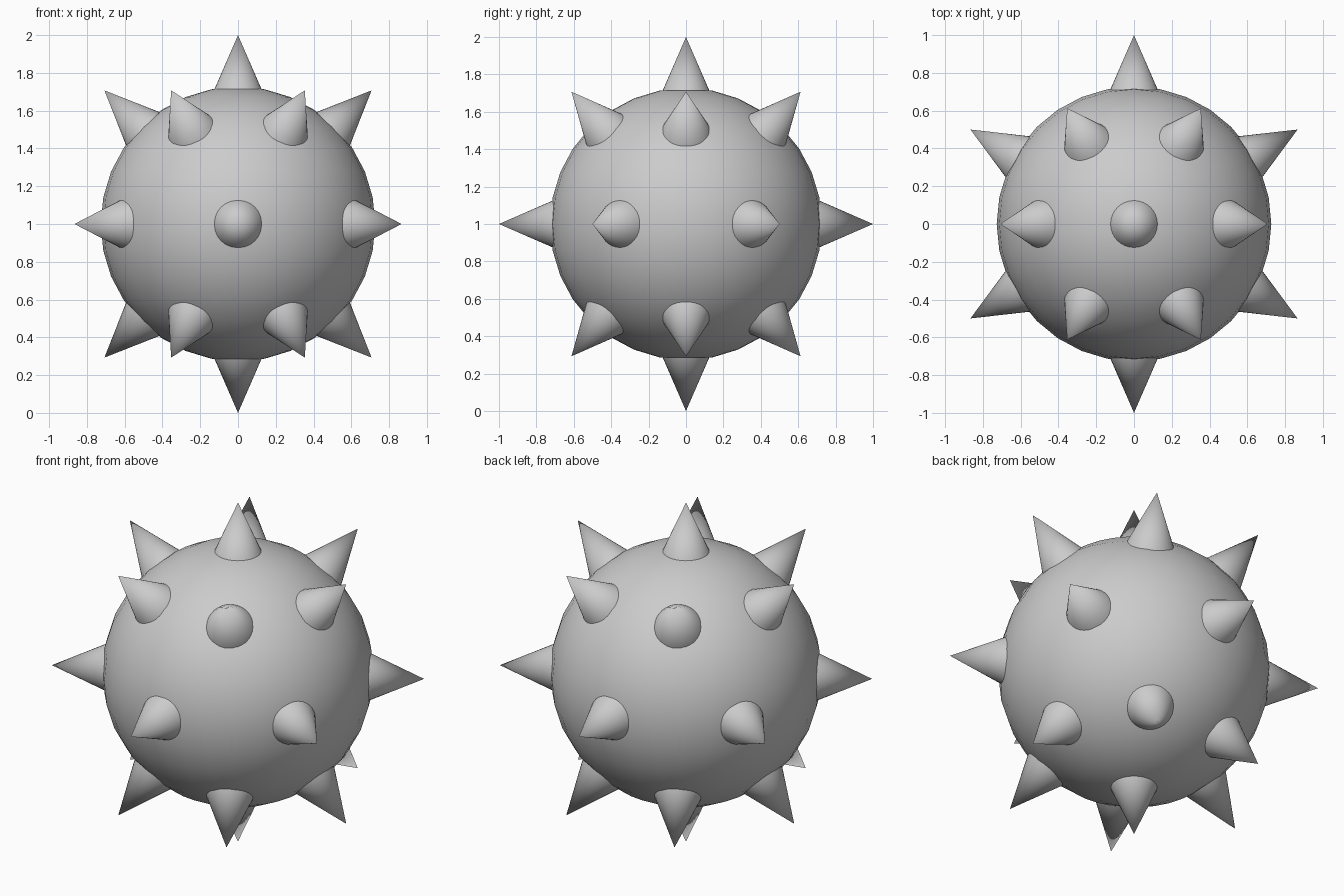
import bpy
import math
from mathutils import Vector

if "Cube" in bpy.data.objects:
    bpy.data.objects.remove(bpy.data.objects["Cube"])

CENTRE = Vector((0, 0, 1))
BODY_R = 0.727
BASE_D, TIP_D = 0.69, 1.0      # spike base and tip distance from the centre
BASE_R = 0.135


def smooth(angle):
    bpy.ops.object.shade_smooth_by_angle(angle=math.radians(angle))


def spike(name, elevation, azimuth):
    """Cone pointing outwards along the given direction (degrees)."""
    e, a = math.radians(elevation), math.radians(azimuth)
    d = Vector((math.cos(e) * math.cos(a), math.cos(e) * math.sin(a), math.sin(e)))
    bpy.ops.mesh.primitive_cone_add(
        vertices=32, radius1=BASE_R, radius2=0, depth=TIP_D - BASE_D,
        location=CENTRE + d * (BASE_D + TIP_D) / 2,
        rotation=(math.pi / 2 - e, 0, a + math.pi / 2))
    bpy.context.object.name = name
    smooth(40)


# Round body
bpy.ops.mesh.primitive_uv_sphere_add(segments=32, ring_count=16,
                                     radius=BODY_R, location=CENTRE)
bpy.context.object.name = "ball_body"
smooth(40)

# Spikes at the poles
spike("top_spike", 90, 0)
spike("bottom_spike", -90, 0)

# Three rings of six spikes, the middle one staggered by half a step
for name, elevation, offset in (("upper_spike", 45, 0),
                                ("middle_spike", 0, 30),
                                ("lower_spike", -45, 0)):
    for i in range(6):
        spike(f"{name}_{i + 1}", elevation, offset + 60 * i)
